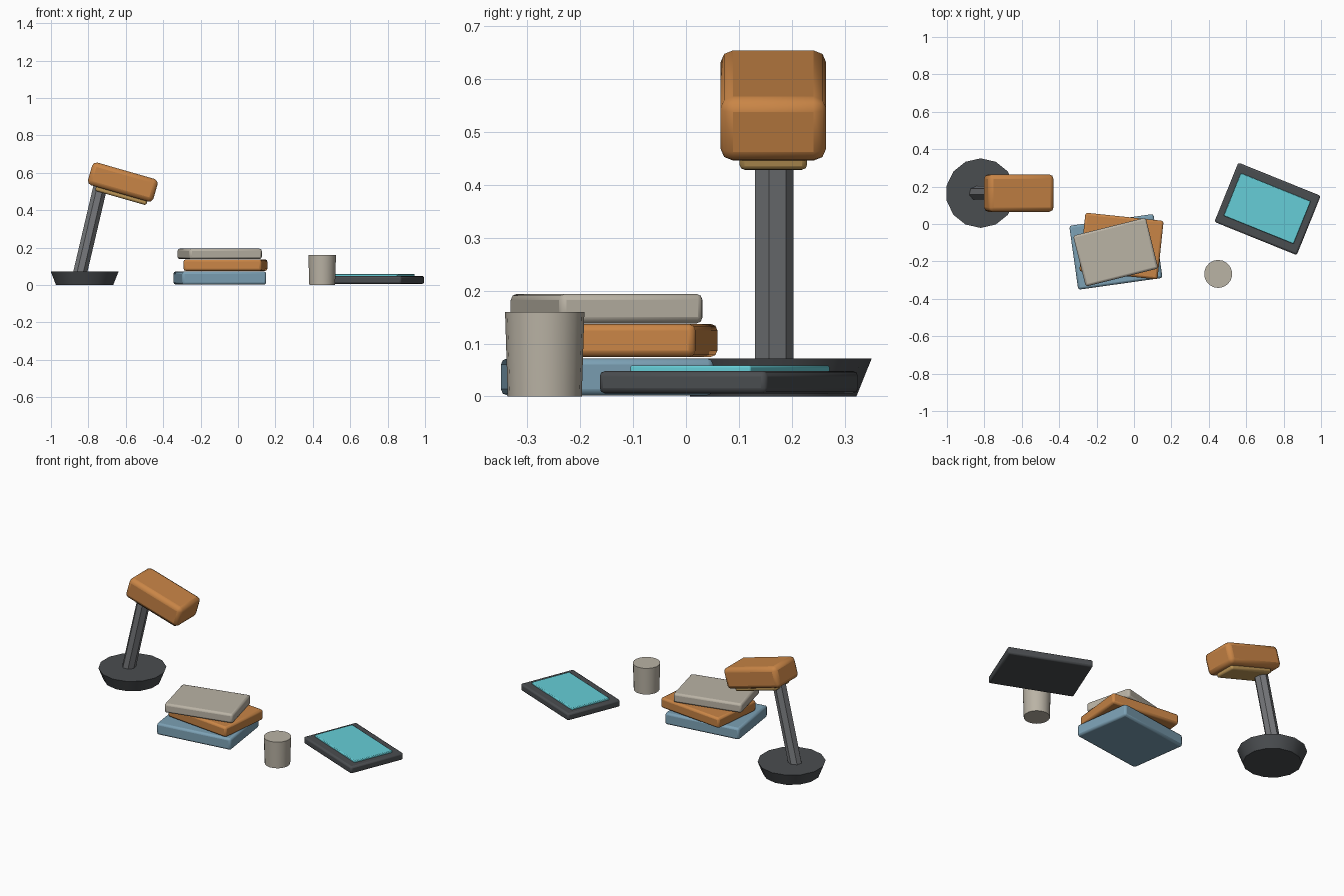
import bpy
from math import radians, sin, cos

cube = bpy.data.objects.get("Cube")
if cube:
    bpy.data.objects.remove(cube, do_unlink=True)


def material(name, r, g, b):
    """Flat colour from display values, stored as linear."""
    lin = [((c / 255 + 0.055) / 1.055) ** 2.4 for c in (r, g, b)] + [1.0]
    m = bpy.data.materials.new(name)
    m.use_nodes = True
    m.diffuse_color = lin
    bsdf = m.node_tree.nodes["Principled BSDF"]
    bsdf.inputs["Base Color"].default_value = lin
    bsdf.inputs["Roughness"].default_value = 0.8
    return m


charcoal = material("charcoal", 74, 77, 80)
grey = material("metal grey", 119, 121, 124)
orange = material("orange", 201, 133, 70)
amber = material("amber", 188, 150, 86)
blue = material("dusty blue", 124, 161, 181)
cream = material("cream", 186, 179, 165)
teal = material("screen teal", 102, 206, 215)


def finish(name, mat):
    ob = bpy.context.object
    ob.name = name
    ob.data.materials.append(mat)
    bpy.ops.object.shade_smooth_by_angle(angle=radians(31))
    return ob


def box(name, mat, size, loc, turn=0, tilt=0, bevel=0.012):
    """Rounded block, turned about z or tilted about y (degrees)."""
    bpy.ops.mesh.primitive_cube_add(size=1, location=loc,
                                    rotation=(0, radians(tilt), radians(turn)))
    ob = bpy.context.object
    ob.scale = size
    bpy.ops.object.transform_apply(location=False, rotation=False, scale=True)
    mod = ob.modifiers.new("rounded edges", 'BEVEL')
    mod.width = bevel
    mod.segments = 2
    return finish(name, mat)


def tube(name, mat, sides, r_low, r_top, height, loc, tilt=0):
    bpy.ops.mesh.primitive_cone_add(vertices=sides, radius1=r_low, radius2=r_top,
                                    depth=height, location=loc,
                                    rotation=(0, radians(tilt), 0))
    return finish(name, mat)


# Desk lamp
lamp_y = 0.165
tube("lamp_base", charcoal, 14, 0.157, 0.186, 0.072, (-0.82, lamp_y, 0.036))
tube("lamp_post", grey, 7, 0.038, 0.038, 0.5, (-0.788, lamp_y, 0.305), tilt=13.2)
head_x, head_z, head_tilt = -0.616, 0.55, 16
box("lamp_head", orange, (0.364, 0.2, 0.126), (head_x, lamp_y, head_z),
    tilt=head_tilt, bevel=0.024)
# Light panel sits half sunk in the underside of the head
a, along, below = radians(head_tilt), 0.012, 0.064
box("lamp_light_panel", amber, (0.285, 0.128, 0.042),
    (head_x + along * cos(a) - below * sin(a), lamp_y,
     head_z - along * sin(a) - below * cos(a)), tilt=head_tilt, bevel=0.01)

# Stack of books
box("bottom_book", blue, (0.455, 0.345, 0.07), (-0.097, -0.149, 0.037), turn=8)
box("middle_book", orange, (0.42, 0.315, 0.062), (-0.067, -0.118, 0.106), turn=-6)
box("top_book", cream, (0.4, 0.28, 0.056), (-0.098, -0.15, 0.166), turn=14)

# Cup
tube("cup", cream, 18, 0.07, 0.075, 0.16, (0.45, -0.267, 0.08))

# Tablet
box("tablet_body", charcoal, (0.475, 0.342, 0.042), (0.714, 0.081, 0.027), turn=-22, bevel=0.01)
box("tablet_screen", teal, (0.403, 0.246, 0.018), (0.712, 0.083, 0.05), turn=-22, bevel=0.004)
